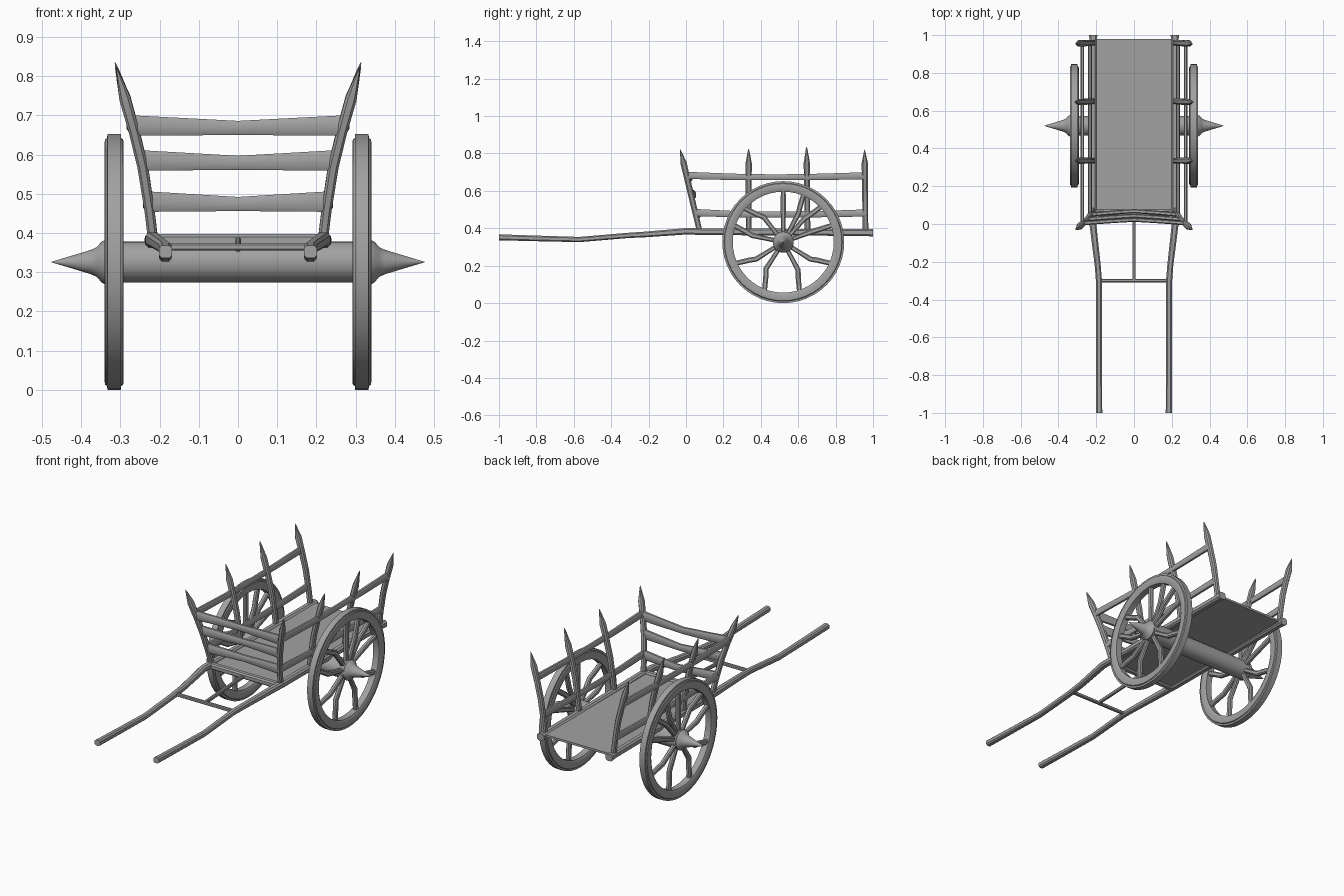
import bpy, bmesh, math
from mathutils import Vector

if "Cube" in bpy.data.objects:
    bpy.data.objects.remove(bpy.data.objects["Cube"])

wood = bpy.data.materials.new("grey_wood")
wood.diffuse_color = (0.36, 0.36, 0.36, 1)
wood.use_nodes = True
wood.node_tree.nodes["Principled BSDF"].inputs["Base Color"].default_value = wood.diffuse_color

WY, WZ = 0.52, 0.326   # wheel centre
OCT = [(1, .55), (.55, 1), (-.55, 1), (-1, .55), (-1, -.55), (-.55, -1), (.55, -1), (1, -.55)]


def finish(bm, name, angle=35):
    bmesh.ops.recalc_face_normals(bm, faces=bm.faces)
    me = bpy.data.meshes.new(name)
    bm.to_mesh(me)
    bm.free()
    me.materials.append(wood)
    ob = bpy.data.objects.new(name, me)
    bpy.context.collection.objects.link(ob)
    bpy.ops.object.select_all(action='DESELECT')
    ob.select_set(True)
    bpy.context.view_layer.objects.active = ob
    bpy.ops.object.shade_smooth_by_angle(angle=math.radians(angle))
    return ob


def bridge(bm, a, b):
    for i in range(len(a)):
        j = (i + 1) % len(a)
        bm.faces.new((a[i], a[j], b[j], b[i]))


def beam(bm, path, up):
    """Chamfered beam along path of (point, half side, half up)."""
    pts = [Vector(p[0]) for p in path]
    rings = []
    for i, (_, w, h) in enumerate(path):
        t = (pts[min(i + 1, len(pts) - 1)] - pts[max(i - 1, 0)]).normalized()
        side = t.cross(Vector(up)).normalized()
        top = side.cross(t)
        rings.append([bm.verts.new(pts[i] + side * (w * u) + top * (h * v)) for u, v in OCT])
    for a, b in zip(rings, rings[1:]):
        bridge(bm, a, b)
    bm.faces.new(rings[0])
    bm.faces.new(rings[-1])


def make_beam(name, path, up=(0, 0, 1)):
    bm = bmesh.new()
    beam(bm, path, up)
    return finish(bm, name)


def lathe(name, profile, closed, n=48):
    """Revolve (x, radius) points round the axle line."""
    bm = bmesh.new()
    rings = [[bm.verts.new((x, WY + r * math.cos(k * math.tau / n), WZ + r * math.sin(k * math.tau / n)))
              for k in range(n)] for x, r in profile]
    for a, b in zip(rings, rings[1:]):
        bridge(bm, a, b)
    if closed:
        bridge(bm, rings[-1], rings[0])
    else:
        bm.faces.new(rings[0])
        bm.faces.new(rings[-1])
    return finish(bm, name, 30)


def lean(z):
    """Outward lean of the posts: x at height z."""
    zs = [(0.37, .215), (0.46, .226), (0.57, .243), (0.66, .265), (0.75, .290), (0.84, .315)]
    for (z0, x0), (z1, x1) in zip(zs, zs[1:]):
        if z <= z1:
            return x0 + (x1 - x0) * (z - z0) / (z1 - z0)
    return zs[-1][1]


# axle with pointed hub caps
half = [(.335, .052), (.34, .056), (.348, .052), (.36, .038), (.375, .031), (.475, .0008)]
lathe("axle", [(-x, r) for x, r in reversed(half)] + half, False, 32)

# spokes: (inner angle, outer angle), kinked half way
SPOKES = [(90, 90), (62, 67), (48, 43), (20, 19), (328, 336), (298, 288),
          (237, 249), (212, 204), (168, 161), (128, 139)]
for s, tag in ((-1, "left"), (1, "right")):
    X = 0.316 * s
    # wheel rim with narrower tyre band
    rim = [(.017, .326), (.018, .316), (.023, .313), (.024, .306), (.024, .282), (.018, .270)]
    lathe(tag + "_wheel_rim", [(X + x, r) for x, r in rim] + [(X - x, r) for x, r in reversed(rim)], True)
    bm = bmesh.new()
    for a0, a1 in SPOKES:
        path = []
        for r, a, w in ((.03, a0, .012), (.10, a0, .012), (.17, a0, .014), (.205, (a0 + a1) / 2, .014), (.28, a1, .013)):
            t = math.radians(a)
            path.append(((X, WY + r * math.cos(t), WZ + r * math.sin(t)), w, .012))
        beam(bm, path, (1, 0, 0))
    finish(bm, tag + "_spokes")

    # long shaft running from the handle to the tail
    make_beam(tag + "_shaft", [
        ((s * .185, -1, .352), .017, .016), ((s * .185, -.80, .346), .016, .015),
        ((s * .185, -.57, .340), .015, .014), ((s * .185, -.31, .362), .016, .014),
        ((s * .192, -.22, .367), .016, .015), ((s * .218, 0, .384), .018, .017),
        ((s * .218, .1, .382), .019, .018), ((s * .216, .96, .377), .019, .018),
        ((s * .216, 1, .376), .022, .020)])

    # pointed side posts, the front one raked forward
    for i, (y0, y1, top) in enumerate(((.075, -.03, .82), (.335, .335, .825), (.65, .645, .835), (.96, .955, .82))):
        path = []
        for z, w in ((.375, .015), (.46, .015), (.57, .016), (.66, .016), (.745, .017), (top - .015, .005), (top, .001)):
            f = (z - .375) / (top - .375)
            path.append(((s * lean(z), y0 + (y1 - y0) * f, z), w, w * .85))
        make_beam(f"{tag}_post_{i + 1}", path, (1, 0, 0))

    # side rails
    for name, z, ya in (("lower_rail", .478, .055), ("upper_rail", .677, .005)):
        make_beam(f"{tag}_{name}", [((s * (lean(z) + .004), y, z + dz), .010, h) for y, dz, h in (
            (ya, .006, .019), (.25, -.002, .017), (.48, -.004, .015), (.72, -.002, .017), (.965, .004, .019))])

# front boards, waisted in the middle
for i, z in enumerate((.480, .585, .674)):
    y = .075 - .105 * (z - .375) / .445
    w = lean(z)
    make_beam(f"front_board_{i + 1}", [
        ((-w, y, z), .011, .026), ((-w * .5, y + .01, z - .003), .011, .022), ((0, y + .018, z - .006), .011, .018),
        ((w * .5, y + .01, z - .003), .011, .022), ((w, y, z), .011, .026)])

# cross beams and centre strut
make_beam("bed_front_beam", [((-.225, .06, .381), .018, .016), ((.225, .06, .381), .018, .016)])
make_beam("shaft_crossbar", [((-.185, -.30, .364), .009, .009), ((.185, -.30, .364), .009, .009)])
make_beam("centre_strut", [((0, -.30, .362), .008, .010), ((0, .06, .380), .008, .010)])

# flat bed
bm = bmesh.new()
bmesh.ops.create_cube(bm, size=1)
for v in bm.verts:
    v.co = (v.co.x * .41, v.co.y * .91 + .525, v.co.z * .012 + .382)
finish(bm, "bed")
